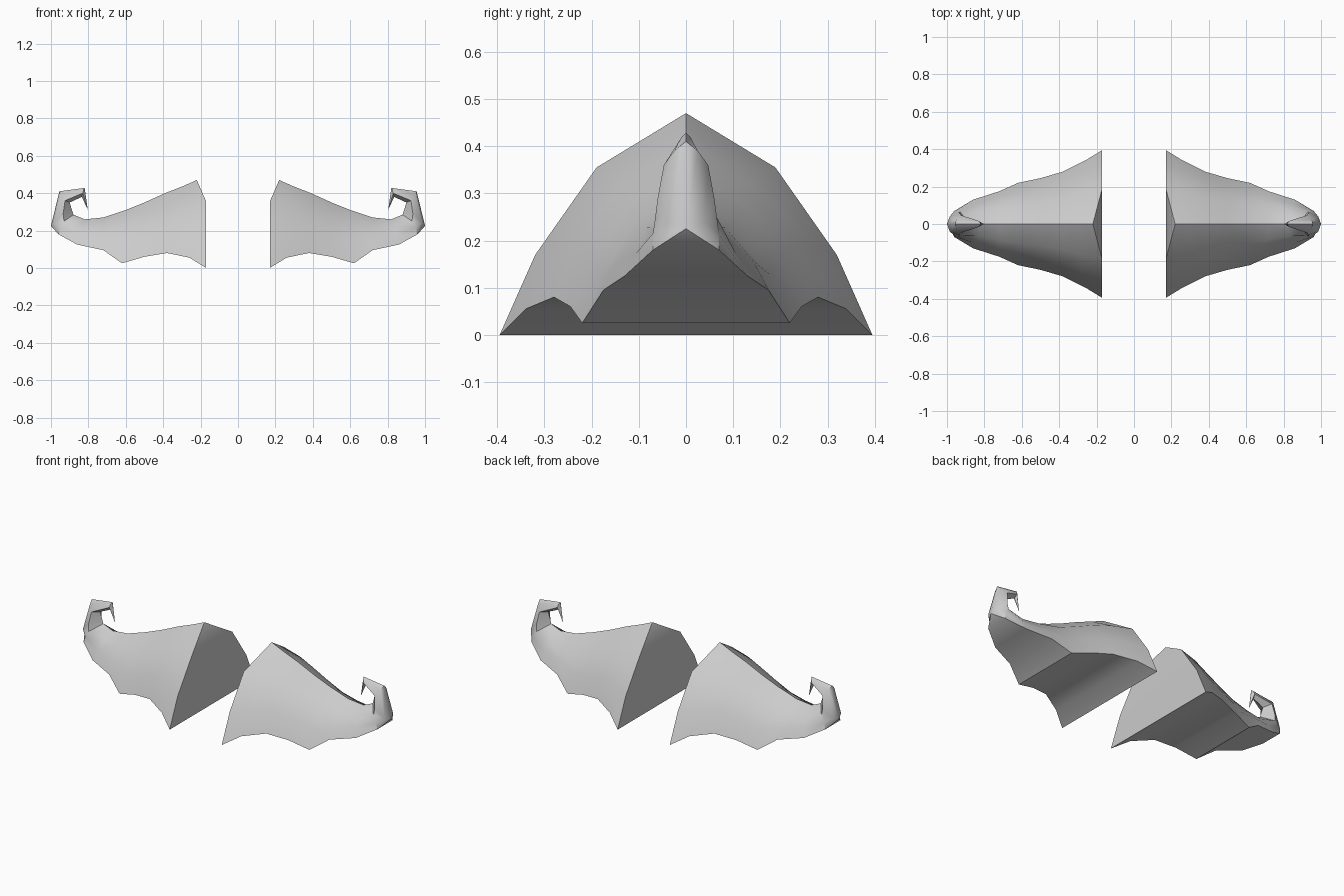
import bpy, bmesh, math

if "Cube" in bpy.data.objects:
    bpy.data.objects.remove(bpy.data.objects["Cube"])

# Body stations: lower edge (x, half width, z) and ridge (x, z)
BODY = [((.17, .395, 0), (.22, .47)),
        ((.26, .34, .055), (.30, .435)),
        ((.38, .28, .08), (.39, .40)),
        ((.50, .245, .06), (.50, .35)),
        ((.62, .22, .025), (.60, .31)),
        ((.72, .175, .095), (.72, .27)),
        ((.86, .13, .125), (.82, .26))]
# Curl stations: four half-section points from outside to inside
CURL = [[(.96, .07, .18), (.95, .07, .215), (.93, .065, .25), (.88, 0, .285)],
        [(1.0, 0, .225), (.985, .04, .24), (.935, .06, .29), (.885, 0, .30)],
        [(.955, 0, .41), (.95, .025, .39), (.925, .047, .36), (.90, 0, .35)],
        [(.82, 0, .428), (.825, .01, .418), (.83, .016, .40), (.835, 0, .38)]]
TIP = (.803, 0, .31)

halves = []
for i, ((bx, by, bz), (tx, tz)) in enumerate(BODY):
    def pt(fy, fz):
        x = bx if i == 0 else bx + (tx - bx) * fz
        return (x, by * fy, bz + (tz - bz) * fz)
    halves.append([(bx, by, bz), pt(.81, .36), pt(.48, .755), (tx, 0, tz)])
halves += CURL

# Lofted skin from the arched inner end to the hooked tip
bm = bmesh.new()
rings = []
for h in halves:
    pts = h + [(x, -y, z) for x, y, z in reversed(h[:3])]
    rings.append([bm.verts.new(p) for p in pts])
for a, b in zip(rings, rings[1:]):
    for k in range(7):
        j = (k + 1) % 7
        bm.faces.new((a[k], a[j], b[j], b[k]))
tip = bm.verts.new(TIP)
for k in range(7):
    bm.faces.new((rings[-1][k], rings[-1][(k + 1) % 7], tip))

# Inner end cap: flat lower part and a leaning peak
r = rings[0]
bm.faces.new((r[0], r[1], r[2], r[4], r[5], r[6]))
bm.faces.new((r[2], r[3], r[4]))
bmesh.ops.remove_doubles(bm, verts=bm.verts, dist=.0005)
bmesh.ops.recalc_face_normals(bm, faces=bm.faces)

mesh = bpy.data.meshes.new("curled_halves")
bm.to_mesh(mesh)
bm.free()
obj = bpy.data.objects.new("curled_halves", mesh)
bpy.context.collection.objects.link(obj)

# Opposite half
mirror = obj.modifiers.new("mirror", 'MIRROR')
mirror.use_axis[0] = True
mirror.use_mirror_merge = False

bpy.context.view_layer.objects.active = obj
obj.select_set(True)
bpy.ops.object.shade_smooth_by_angle(angle=math.radians(40))
